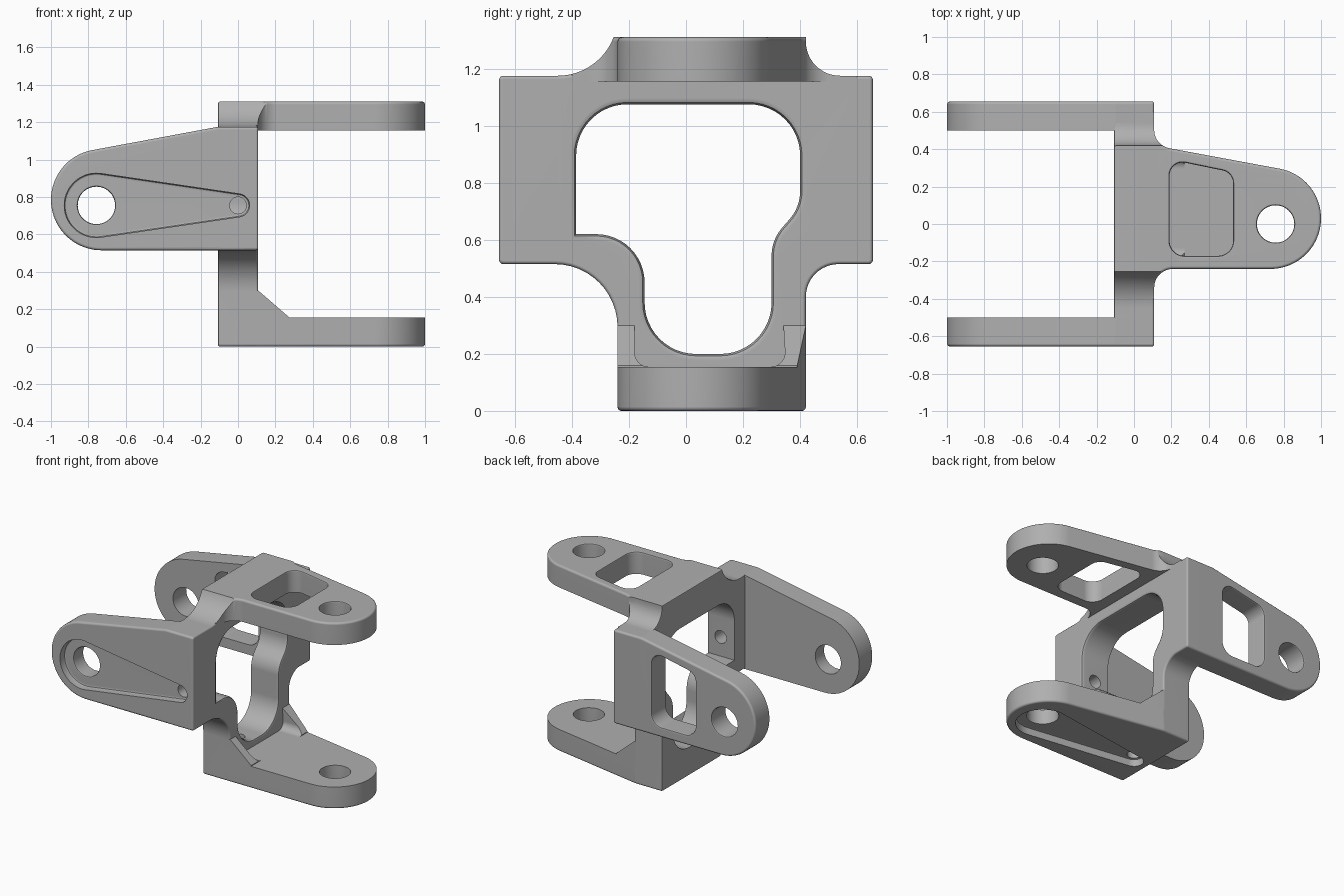
import bpy, bmesh
from math import sin, cos, radians, tan, acos, pi, asin
from mathutils import Vector

cube = bpy.data.objects.get("Cube")
if cube:
    bpy.data.objects.remove(cube, do_unlink=True)

HALF = 0.655      # half of the width and height
MID = 0.755       # height of the side arms' axis
WALL = 0.5        # inner face of every arm
WEB = 0.108       # half thickness of the centre frame
FLOOR = -0.24     # straight edge of the arms
SHOULDER = 0.42   # tapered edge of the arms at the frame

# Local frames: u along the arm, v across it, w outward
TOP = lambda u, v, w: (u, v, HALF + w)
BOTTOM = lambda u, v, w: (u, v, HALF - w)
FRONT = lambda u, v, w: (-u, -w, MID + v)
BACK = lambda u, v, w: (-u, w, MID + v)
FRAME = lambda u, v, w: (w, u, v)
SIDE = lambda u, v, w: (u, w, v)


def arc(cx, cy, r, a0, a1, n=24):
    return [(cx + r * cos(radians(a0 + (a1 - a0) * i / n)),
             cy + r * sin(radians(a0 + (a1 - a0) * i / n))) for i in range(n + 1)]


def rounded(points, n=12):
    """Polygon of (x, y[, radius]) with its corners filleted."""
    out = []
    for i, p in enumerate(points):
        c = Vector(p[:2])
        r = p[2] if len(p) > 2 else 0
        if not r:
            out.append(tuple(c))
            continue
        a = (Vector(points[i - 1][:2]) - c).normalized()
        b = (Vector(points[(i + 1) % len(points)][:2]) - c).normalized()
        half = acos(max(-1, min(1, a.dot(b)))) / 2
        centre = c + (a + b).normalized() * (r / sin(half))
        s = c + a * (r / tan(half)) - centre
        e = c + b * (r / tan(half)) - centre
        total = s.angle_signed(e)
        for k in range(n + 1):
            t = -total * k / n
            out.append((centre.x + s.x * cos(t) - s.y * sin(t),
                        centre.y + s.x * sin(t) + s.y * cos(t)))
    return out


def inset(points, d):
    out = []
    for i, p in enumerate(points):
        p = Vector(p)
        d0 = (p - Vector(points[i - 1])).normalized()
        d1 = (Vector(points[(i + 1) % len(points)]) - p).normalized()
        n0, n1 = Vector((-d0.y, d0.x)), Vector((-d1.y, d1.x))
        out.append(tuple(p + (n0 + n1) * (d / max(0.3, 1 + n0.dot(n1)))))
    return out


def prism(name, points, rings, frame):
    """Stack of rings (inset, w) of a counter-clockwise profile."""
    clean = [p for i, p in enumerate(points)
             if (Vector(p) - Vector(points[i - 1])).length > 1e-4]
    bm = bmesh.new()
    loops = [[bm.verts.new(frame(u, v, w)) for u, v in inset(clean, d)] for d, w in rings]
    for a, b in zip(loops, loops[1:]):
        for i in range(len(a)):
            bm.faces.new((a[i - 1], a[i], b[i], b[i - 1]))
    bm.faces.new(loops[0])
    bm.faces.new(loops[-1])
    bmesh.ops.recalc_face_normals(bm, faces=bm.faces)
    mesh = bpy.data.meshes.new(name)
    bm.to_mesh(mesh)
    bm.free()
    ob = bpy.data.objects.new(name, mesh)
    bpy.context.collection.objects.link(ob)
    return ob


def combine(target, other, op):
    mod = target.modifiers.new("combine", "BOOLEAN")
    mod.operation, mod.solver, mod.object = op, "EXACT", other
    bpy.context.view_layer.objects.active = target
    bpy.ops.object.modifier_apply(modifier=mod.name)
    bpy.data.objects.remove(other, do_unlink=True)


def round_end(w, r, steps=3):
    """Rings that round the outer edge over."""
    return [(r * (1 - cos(t)), w - r + r * sin(t))
            for t in [pi / 2 * k / steps for k in range(steps + 1)]]


def flared(start, face, end, r):
    """Rings of a cutter that widens at the outer face."""
    return [(0, start), (0, face - r), (-0.3 * r, face - 0.3 * r), (-r, face), (-r, end)]


# Centre frame: cross-shaped outline with filleted inner corners
big = 0.21
rise = 2 * HALF - (MID + SHOULDER) - big
sweep = arc(FLOOR - big, MID + SHOULDER + big, big, -90 + 90 + 180 / pi * asin(rise / big), -90, 16)
outline = rounded([
    (-HALF, MID + FLOOR, .015), (FLOOR, MID + FLOOR, .22), (FLOOR, 0, .015),
    (SHOULDER, 0, .015), (SHOULDER, MID + FLOOR, .115), (HALF, MID + FLOOR, .015),
    (HALF, MID + SHOULDER, .015), (SHOULDER, MID + SHOULDER, .12),
    (SHOULDER, 2 * HALF)] + sweep + [(-HALF, MID + SHOULDER, .015)])
edge = 0.012
body = prism("yoke_bracket", outline,
             [(edge, -WEB), (edge * .3, -WEB + edge * .3), (0, -WEB + edge)]
             + round_end(WEB, edge), FRAME)

# Arms: tapered plates with a round end
tip = arc(0.73, 0.03, 0.27, -90, 78.7, 40)
plain = [(0, FLOOR)] + tip + [(WEB, SHOULDER), (0, SHOULDER)]
wide = rounded([(0, -.4), (WEB, -.4), (WEB, FLOOR, .1)] + tip
               + [(WEB, SHOULDER, .1), (WEB, .6), (0, .6)])
arm_rings = [(0, WALL)] + round_end(HALF, .015)
top_arm = prism("top_arm", wide, arm_rings, TOP)
combine(top_arm, prism("outline_clip", outline, [(0, -1), (0, 2)], FRAME), "INTERSECT")
combine(body, top_arm, "UNION")
for name, frame in (("bottom_arm", BOTTOM), ("front_arm", FRONT), ("back_arm", BACK)):
    combine(body, prism(name, plain, arm_rings, frame), "UNION")

# Gussets between the frame and the bottom arm
gusset = prism("gussets", [(.05, .1), (.27, .1), (.27, .16), (WEB, .3), (.05, .3)],
               [(0, -.4), (0, .6)], SIDE)
combine(gusset, prism("arm_clip", plain, [(0, .2), (0, .6)], BOTTOM), "INTERSECT")
gap = rounded([(-.18, .155, .05), (.35, .155, .05), (.33, .5), (-.18, .5)])
combine(gusset, prism("gusset_gap", gap, [(0, 0), (0, 1)], FRAME), "DIFFERENCE")
combine(body, gusset, "UNION")

# Opening through the frame
opening = rounded([
    (-.385, .62), (-.145, .62, .17), (-.145, .2, .18), (.3, .2, .18),
    (.3, .6, .15), (.4, .715, .15), (.4, 1.075, .18), (-.385, 1.075, .18)])
combine(body, prism("opening_cutter", opening, flared(-.3, WEB, .3, .022), FRAME), "DIFFERENCE")

# Pin holes, lightening windows, teardrop pockets and small bores
pin = arc(.757, 0, .1, 0, 360, 48)[:-1]
bore = arc(0, 0, .045, 0, 360, 24)[:-1]
window = rounded([(.19, -.17, .08), (.53, -.17, .08), (.53, .275, .07), (.19, .345, .07)])
lean = 180 / pi * acos((.172 - .062) / .757)
teardrop = arc(.757, 0, .172, -180 + lean, 180 - lean, 40) + arc(0, 0, .062, 180 - lean, 180 + lean, 16)
for frame in (TOP, BACK):
    combine(body, prism("pin_cutter", pin, flared(.4, HALF, .8, .01), frame), "DIFFERENCE")
    combine(body, prism("window_cutter", window, flared(.4, HALF, .8, .012), frame), "DIFFERENCE")
for frame in (FRONT, BOTTOM):
    floor = HALF - .05
    combine(body, prism("pocket_cutter", teardrop,
                        [(.014, floor), (.004, floor + .004), (0, floor + .014), (0, .8)],
                        frame), "DIFFERENCE")
    combine(body, prism("pin_cutter", pin, flared(.4, floor, .8, .01), frame), "DIFFERENCE")
    combine(body, prism("bore_cutter", bore, [(0, .34), (0, .7)], frame), "DIFFERENCE")

# Plain grey metal
grey = bpy.data.materials.new("grey_metal")
grey.use_nodes = True
colour = (.43, .43, .43, 1)
grey.diffuse_color = colour
for node in grey.node_tree.nodes:
    if node.type == "BSDF_PRINCIPLED":
        node.inputs["Base Color"].default_value = colour
body.data.materials.clear()
body.data.materials.append(grey)
for face in body.data.polygons:
    face.material_index = 0

# Smooth the rounded faces, keep hard edges
bpy.ops.object.select_all(action="DESELECT")
body.select_set(True)
bpy.context.view_layer.objects.active = body
bpy.ops.object.shade_smooth_by_angle(angle=radians(35))
weighted = body.modifiers.new("weighted_normals", "WEIGHTED_NORMAL")
weighted.keep_sharp = True
